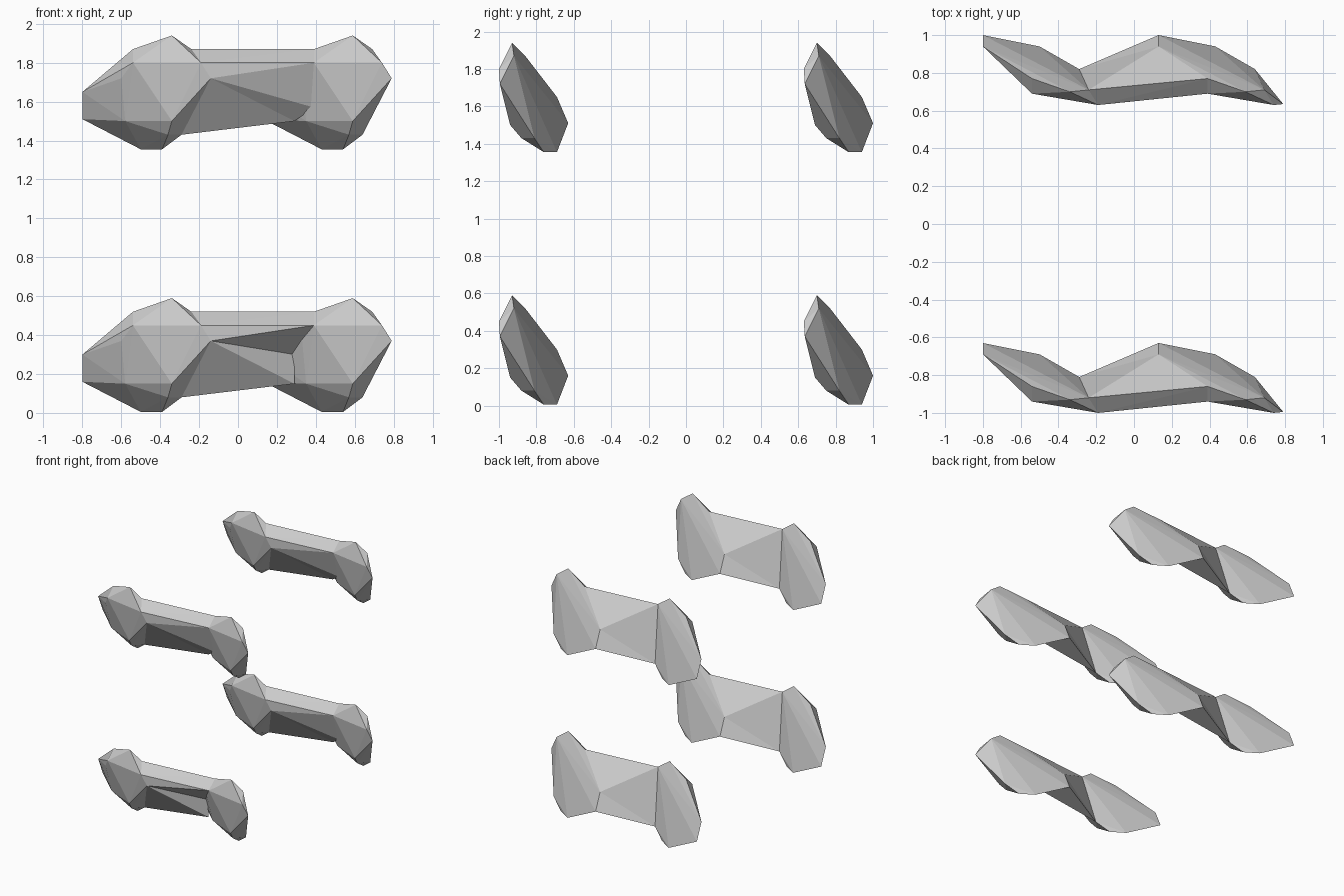
import bpy, bmesh
from mathutils import Vector

if "Cube" in bpy.data.objects:
    bpy.data.objects.remove(bpy.data.objects["Cube"])

# Faceted lobe: flat-ish back rim, bulging front
RIM = dict(A=(-.80, -.63, .16), B=(-.80, -.69, .30), D=(-.54, -.86, .52), E=(-.34, -.93, .59),
           P=(-.24, -.92, .52), N=(-.29, -.81, .08), J=(-.39, -.76, .005), K=(-.50, -.69, .005))
FRONT = dict(L=(-.54, -.94, .45), F=(-.19, -1.0, .45), G=(-.14, -.995, .37), H=(-.34, -.94, .15),
             I=(-.36, -.88, .08), M=(-.58, -.83, .15), C=(-.60, -.88, .37))
LOBE = {k: Vector(v) for k, v in {**RIM, **FRONT}.items()}
STEP = Vector((.93, 0, 0))


def finish(name, bm):
    bmesh.ops.recalc_face_normals(bm, faces=bm.faces)
    me = bpy.data.meshes.new(name)
    bm.to_mesh(me)
    bm.free()
    ob = bpy.data.objects.new(name, me)
    bpy.context.collection.objects.link(ob)
    return ob


def lobe(name, off):
    bm = bmesh.new()
    for v in LOBE.values():
        bm.verts.new(v + off)
    res = bmesh.ops.convex_hull(bm, input=bm.verts)
    junk = [g for g in res["geom_interior"] if isinstance(g, bmesh.types.BMVert)]
    bmesh.ops.delete(bm, geom=junk, context='VERTS')
    finish(name, bm)


def bridge(name, off, notch):
    # Joins the inner end of the left lobe to the outer end of the right lobe
    pts = {k: LOBE[k] for k in "PNFG"}
    pts.update({k.lower(): LOBE[k] + STEP for k in "DLAB"})
    pts["q"] = Vector(notch)
    pts["m"] = Vector((.29, -.80, .15))
    bm = bmesh.new()
    v = {k: bm.verts.new(p + off) for k, p in pts.items()}
    for f in ("FPd", "Fdl", "GFl", "Glq", "Gqm", "GmN", "Nma", "Nab", "PNb", "Pbd",
              "PFG", "PGN", "dbl", "blq", "bqm", "bma"):
        bm.faces.new([v[c] for c in f])
    finish(name, bm)


# Four identical pieces: front and back, low and high
for yn, y in (("front", 0), ("back", 1.63)):
    for zn, z in (("lower", 0), ("upper", 1.35)):
        off = Vector((0, y, z))
        notch = (.29, -.81, .30) if z == 0 and y == 0 else (.39, -.86, .22)
        lobe(f"{yn}_{zn}_left_lobe", off)
        lobe(f"{yn}_{zn}_right_lobe", off + STEP)
        bridge(f"{yn}_{zn}_bridge", off, notch)
